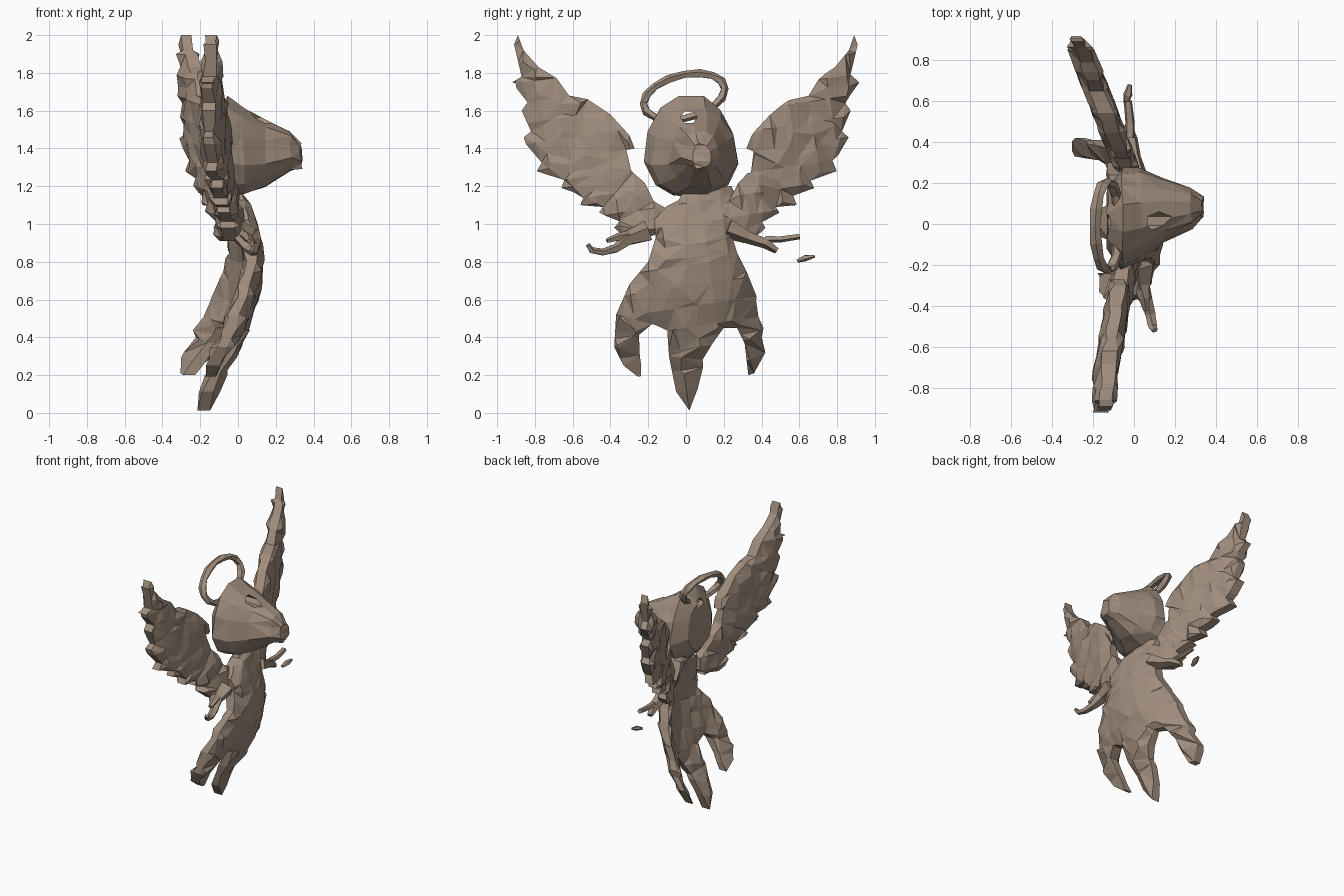
import bpy, bmesh, math, random
from mathutils import Vector

if "Cube" in bpy.data.objects:
    bpy.data.objects.remove(bpy.data.objects["Cube"])

random.seed(4)
clay = bpy.data.materials.new("warm brown clay")
clay.diffuse_color = (0.35, 0.265, 0.205, 1)
clay.use_nodes = True
clay.node_tree.nodes["Principled BSDF"].inputs["Base Color"].default_value = clay.diffuse_color


def finish(name, bm):
    bmesh.ops.recalc_face_normals(bm, faces=bm.faces[:])
    me = bpy.data.meshes.new(name)
    bm.to_mesh(me)
    bm.free()
    me.materials.append(clay)
    ob = bpy.data.objects.new(name, me)
    bpy.context.collection.objects.link(ob)
    return ob


def lerp_table(table, t):
    if t <= table[0][0]:
        return table[0][1]
    for (a, va), (b, vb) in zip(table, table[1:]):
        if t <= b:
            return va + (vb - va) * (t - a) / (b - a)
    return table[-1][1]


def sheet(name, outline, center, half, step=0.11):
    """Curved slab: outline in (y, z), centre depth x = center(y, z)."""
    flat = bmesh.new()
    flat.faces.new([flat.verts.new((0, y, z)) for y, z in outline])
    flat.normal_update()
    bmesh.ops.triangulate(flat, faces=flat.faces[:])
    for axis, lo, n in (((0, 1, 0.15), -1.3, 24), ((0, -0.15, 1), -0.1, 22)):
        for i in range(n):
            co = Vector((0, 0, 0))
            co[1 if axis[1] == 1 else 2] = lo + i * step
            bmesh.ops.bisect_plane(flat, geom=flat.verts[:] + flat.edges[:] + flat.faces[:],
                                   plane_co=co, plane_no=axis)
    bmesh.ops.remove_doubles(flat, verts=flat.verts[:], dist=0.015)
    flat.normal_update()
    bmesh.ops.triangulate(flat, faces=flat.faces[:])
    flat.verts.index_update()
    # Unique triangles, and the edges used by only one of them
    tris = {frozenset(v.index for v in f.verts): [v.index for v in f.verts] for f in flat.faces}
    uses = {}
    for t in tris.values():
        for i in range(3):
            key = tuple(sorted((t[i], t[i - 1])))
            uses[key] = uses.get(key, 0) + 1
    border = [e for e, n in uses.items() if n == 1]
    rim = {i for e in border for i in e}
    points = [v.co.copy() for v in flat.verts]
    flat.free()
    # Front, back and rim of the slab
    bm = bmesh.new()
    sides = []
    for s in (1, -1):
        row = []
        for i, p in enumerate(points):
            t = half * (0.55 if i in rim else 1) + random.uniform(-0.01, 0.01)
            row.append(bm.verts.new((center(p.y, p.z) + s * t, p.y, p.z)))
        sides.append(row)
    for t in tris.values():
        for row in sides:
            bm.faces.new([row[i] for i in t])
    for a, b in border:
        bm.faces.new((sides[0][a], sides[0][b], sides[1][b], sides[1][a]))
    bmesh.ops.delete(bm, geom=[v for v in bm.verts if not v.link_faces], context='VERTS')
    return finish(name, bm)


def loft(bm, rings, closed=False):
    """Skin rings of points; cap the ends unless closed."""
    rows = [[bm.verts.new(p) for p in r] for r in rings]
    n = len(rows[0])
    for i in range(len(rows) if closed else len(rows) - 1):
        a, b = rows[i], rows[(i + 1) % len(rows)]
        for j in range(n):
            k = (j + 1) % n
            bm.faces.new((a[j], a[k], b[k], b[j]))
    if not closed:
        bm.faces.new(rows[0])
        bm.faces.new(rows[-1])
    bm.normal_update()
    bmesh.ops.triangulate(bm, faces=bm.faces[:])


def tube(name, pts, radii, closed=False, sides=5):
    pts = [Vector(p) for p in pts]
    n, rings = len(pts), []
    for i, p in enumerate(pts):
        if closed:
            d = pts[(i + 1) % n] - pts[i - 1]
        else:
            d = pts[min(i + 1, n - 1)] - pts[max(i - 1, 0)]
        d.normalize()
        u = d.cross(Vector((1, 0, 0))).normalized()
        w = d.cross(u)
        r = radii[i % len(radii)]
        rings.append([p + r * (u * math.cos(a) + 1.3 * w * math.sin(a))
                      for a in (2 * math.pi * j / sides for j in range(sides))])
    bm = bmesh.new()
    loft(bm, rings, closed)
    return finish(name, bm)


# Robe: bowed slab ending in three pointed tails
robe = [(-.1, 1.1), (-.17, 1.02), (-.16, .93), (-.2, .8), (-.3, .68), (-.37, .52), (-.38, .35),
        (-.33, .25), (-.24, .18), (-.235, .3), (-.25, .42), (-.18, .47), (-.1, .45), (-.09, .3),
        (-.05, .1), (.02, 0), (.06, .12), (.1, .28), (.14, .37), (.2, .45), (.27, .45),
        (.31, .37), (.33, .2), (.36, .21), (.42, .32), (.41, .45), (.38, .6), (.32, .75),
        (.27, .85), (.24, .95), (.3, 1.08), (.24, 1.2), (0, 1.2), (-.03, 1.13)]
bow = [(0, -.19), (.2, -.12), (.4, -.01), (.6, .06), (.8, .085), (1, .05), (1.2, -.03)]
sheet("robe", robe,
      lambda y, z: lerp_table(bow, z) - (1.2 * y * y if y > 0 else .35 * y * y), 0.055)

# Wings: feathered outline, distance from the middle against height
wing = [(.89, 2), (.86, 1.92), (.78, 1.83), (.68, 1.77), (.62, 1.68), (.52, 1.66), (.4, 1.58),
        (.3, 1.47), (.27, 1.4), (.31, 1.38), (.29, 1.28), (.22, 1.22), (.17, 1.12), (.1, 1.08),
        (.1, .98), (.17, .94), (.3, .91), (.38, .98), (.36, 1.01), (.46, 1.06), (.44, 1.09),
        (.56, 1.1), (.54, 1.15), (.66, 1.19), (.64, 1.23), (.79, 1.28), (.77, 1.33),
        (.87, 1.45), (.82, 1.49), (.87, 1.6), (.84, 1.64), (.92, 1.75), (.87, 1.78), (.91, 1.95)]
sheet("left_wing", [(-y, z) for y, z in wing],
      lambda y, z: -.03 - .15 * (abs(y) - .2) - .03 * math.sin(3 * (z - 1)), 0.055)
sheet("right_wing", [(.89 + (y - .89) * .92, z) for y, z in wing],
      lambda y, z: -.01 - .38 * (y - .2), 0.06)

# Head: blunt cone pointing forward, rings of (x, y, z, half width, half height)
rings = []
for x, cy, cz, ry, rz in [(-.13, .02, 1.4, .14, .18), (-.06, .025, 1.41, .24, .27),
                          (.03, .04, 1.39, .22, .235), (.14, .07, 1.38, .155, .185),
                          (.28, .08, 1.385, .095, .105), (.335, .08, 1.36, .05, .065)]:
    ring = []
    for j in range(12):
        a = 2 * math.pi * (j + .5) / 12
        c, s = math.cos(a), math.sin(a)
        wide = 1 - .18 * s if s > 0 else 1.06
        ring.append((x + random.uniform(-.008, .008),
                     cy + ry * wide * math.copysign(abs(c) ** .8, c) + random.uniform(-.008, .008),
                     cz + rz * math.copysign(abs(s) ** .85, s) + random.uniform(-.008, .008)))
    rings.append(ring)
bm = bmesh.new()
loft(bm, rings)
head = finish("head", bm)

# Small opening through the brow
bm = bmesh.new()
loft(bm, [[(x, .015 + .045 * math.cos(a), 1.565 + .035 * math.sin(a))
           for a in (math.pi * j / 3 for j in range(6))] for x in (-.5, .5)])
cutter = finish("brow_cutter", bm)
cutter.hide_render = True
cutter.hide_viewport = True
mod = head.modifiers.new("opening", 'BOOLEAN')
mod.operation = 'DIFFERENCE'
mod.object = cutter

# Halo: tilted ring behind the head
halo = []
for j in range(16):
    a = 2 * math.pi * j / 16
    c, s = math.cos(a), math.sin(a)
    halo.append((-.13 - .06 * s, -.01 + .215 * c, 1.675 + .115 * s + .04 * c))
tube("halo", halo, [.02, .024], closed=True)

# Hands and trailing ribbons
tube("left_hand", [(.02, -.2, .96), (.03, -.31, .92), (.06, -.37, .87), (.08, -.44, .85),
                   (.09, -.5, .86), (.1, -.52, .89)], [.06, .04, .025, .02, .018, .012])
tube("left_thumb", [(.03, -.29, .94), (.05, -.36, .93), (.06, -.42, .91)], [.03, .022, .012])
tube("right_hand", [(.0, .22, .98), (-.01, .33, .93), (-.02, .42, .9), (-.03, .48, .86)],
     [.06, .035, .03, .018])
tube("right_finger", [(-.02, .42, .92), (-.02, .5, .92), (-.03, .6, .935)], [.02, .018, .016])
tube("ribbon_scrap", [(-.04, .59, .805), (-.03, .63, .82), (-.02, .68, .83)], [.01, .018, .008])
